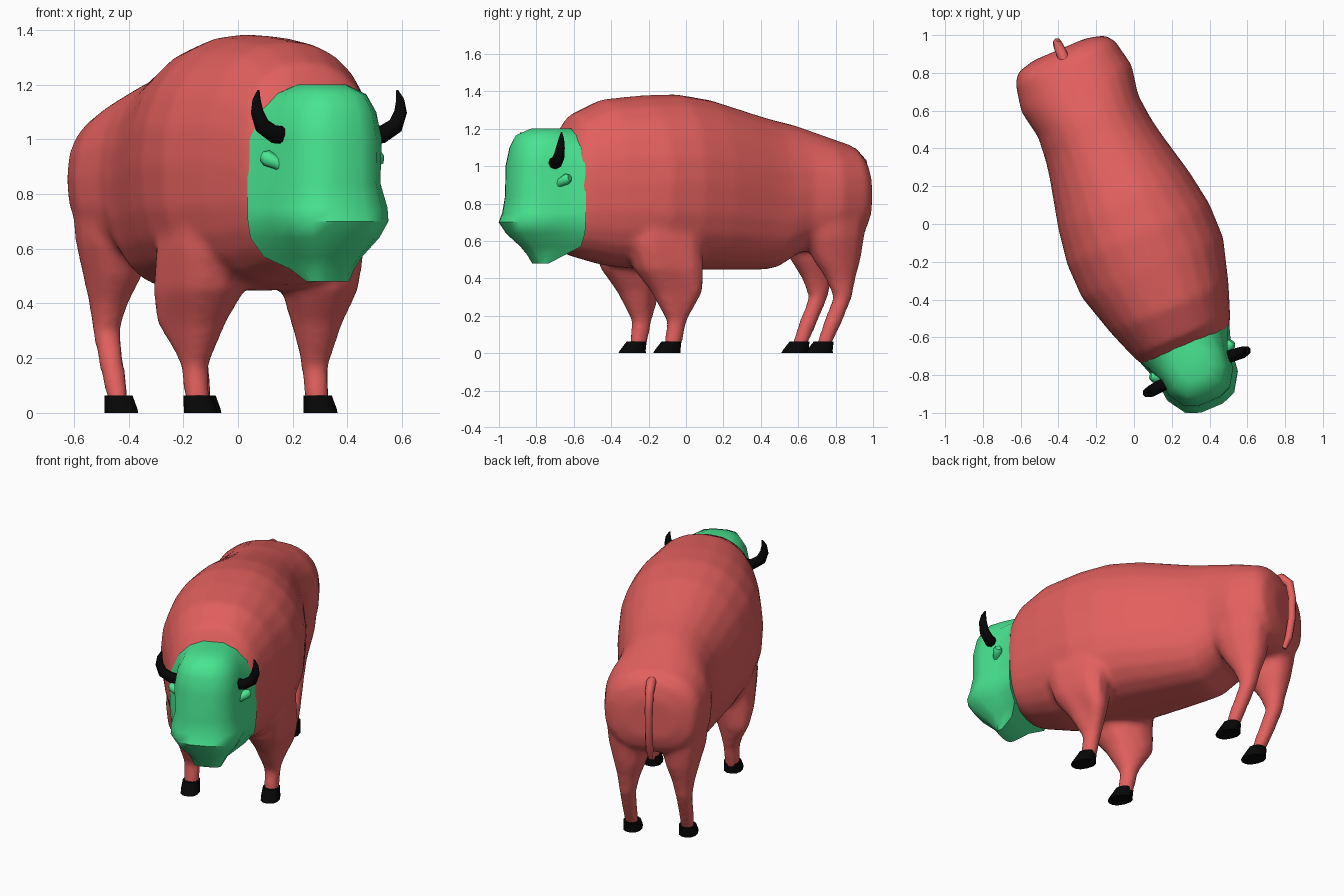
import bpy, bmesh, math
from mathutils import Matrix, Vector

cube = bpy.data.objects.get("Cube")
if cube:
    bpy.data.objects.remove(cube, do_unlink=True)

# The animal stands diagonally: build along its own axis, then turn
TURN = Matrix.Rotation(math.radians(23), 4, 'Z')


def place(side, ahead, z):
    return TURN @ Vector((side, -ahead, z))


def material(name, color):
    m = bpy.data.materials.new(name)
    m.use_nodes = True
    m.diffuse_color = (*color, 1)
    m.node_tree.nodes["Principled BSDF"].inputs["Base Color"].default_value = (*color, 1)
    return m


HIDE = material("red_hide", (0.76, 0.118, 0.112))
FACE = material("green_head", (0.065, 0.78, 0.28))
HORN = material("black_horn", (0.002, 0.002, 0.002))


def loft(name, rings, mat):
    """Skin a list of closed rings and cap both ends."""
    bm = bmesh.new()
    loops = [[bm.verts.new(place(*p)) for p in ring] for ring in rings]
    n = len(loops[0])
    for a, b in zip(loops, loops[1:]):
        for i in range(n):
            j = (i + 1) % n
            bm.faces.new((a[i], a[j], b[j], b[i]))
    bm.faces.new(loops[0])
    bm.faces.new(loops[-1])
    bmesh.ops.recalc_face_normals(bm, faces=bm.faces)
    mesh = bpy.data.meshes.new(name)
    bm.to_mesh(mesh)
    bm.free()
    mesh.materials.append(mat)
    obj = bpy.data.objects.new(name, mesh)
    bpy.context.collection.objects.link(obj)
    bpy.ops.object.select_all(action='DESELECT')
    obj.select_set(True)
    bpy.context.view_layer.objects.active = obj
    bpy.ops.object.shade_smooth_by_angle(angle=math.radians(50))
    return obj


def squircle(count, upper, lower):
    """Unit superellipse points with its own squareness above and below."""
    pts = []
    for i in range(count):
        a = math.tau * i / count
        c, s = math.cos(a), math.sin(a)
        power = upper if s > 0 else lower
        pts.append((math.copysign(abs(c) ** (2 / power), c),
                    math.copysign(abs(s) ** (2 / power), s)))
    return pts


# Body: ahead, half width, bottom, top, squareness of the back
body_rings = [
    (0.75, 0.19, 0.62, 1.1, 2.6),
    (0.7, 0.252, 0.54, 1.19, 2.6),
    (0.65, 0.278, 0.515, 1.28, 2.3),
    (0.48, 0.34, 0.47, 1.358, 2.25),
    (0.25, 0.407, 0.445, 1.38, 2.15),
    (0.06, 0.41, 0.445, 1.385, 2.15),
    (-0.13, 0.38, 0.445, 1.355, 2.15),
    (-0.4, 0.316, 0.445, 1.275, 2.2),
    (-0.49, 0.3, 0.45, 1.25, 2.2),
    (-0.62, 0.288, 0.53, 1.22, 2.2),
    (-0.78, 0.318, 0.56, 1.165, 2.25),
    (-0.93, 0.288, 0.6, 1.115, 2.4),
    (-0.98, 0.25, 0.64, 1.06, 2.4),
    (-1.005, 0.15, 0.72, 0.97, 2.4),
]
body = loft("body", [[(w * c, s, (lo + hi) / 2 + (hi - lo) / 2 * v)
                      for c, v in squircle(24, n, 2.6)]
                     for s, w, lo, hi, n in body_rings], HIDE)

# Head: height, back, front, half width at the neck, half width at the cheeks
head = [
    (1.2, 0.69, 0.89, 0.06, 0.085),
    (1.165, 0.69, 0.97, 0.14, 0.145),
    (1.1, 0.69, 1.0, 0.205, 0.178),
    (1.0, 0.69, 1.02, 0.247, 0.195),
    (0.84, 0.69, 1.025, 0.256, 0.188),
    (0.75, 0.69, 1.035, 0.256, 0.215),
    (0.7, 0.69, 1.058, 0.254, 0.212),
    (0.64, 0.69, 1.02, 0.244, 0.185),
    (0.57, 0.69, 0.945, 0.19, 0.135),
    (0.525, 0.75, 0.905, 0.11, 0.105),
    (0.48, 0.83, 0.875, 0.08, 0.08),
]


def head_ring(z, back, front, neck, cheek):
    half = [(back, neck)] + [(back + (front - back) * d, cheek * k) for d, k in
                             ((0.35, 1), (0.66, 0.95), (0.92, 0.66), (1, 0.3))]
    return [(w, s, z) for s, w in half] + [(-w, s, z) for s, w in reversed(half)]


loft("head", [head_ring(*r) for r in head], FACE)


def leg(name, sign, rings, mat):
    """Rings: height, ahead, side, half length, half width, outward splay at the back."""
    return loft(name, [[(sign * (t + ht * c + splay * max(0, -v)), s + hs * v, z)
                        for c, v in squircle(12, 2.3, 2.3)]
                       for z, s, t, hs, ht, splay in rings], mat)


front = [
    (0.03, 0.18, 0.238, 0.048, 0.044, 0),
    (0.17, 0.155, 0.238, 0.053, 0.048, 0),
    (0.33, 0.165, 0.232, 0.132, 0.095, 0.07),
    (0.45, 0.21, 0.225, 0.18, 0.14, 0.06),
    (0.6, 0.23, 0.235, 0.21, 0.138, 0.03),
    (0.72, 0.23, 0.225, 0.2, 0.14, 0),
    (0.9, 0.23, 0.18, 0.17, 0.13, 0),
]
hind = [
    (0.03, -0.725, 0.165, 0.04, 0.04, 0),
    (0.15, -0.775, 0.168, 0.05, 0.044, 0),
    (0.3, -0.84, 0.167, 0.05, 0.05, 0),
    (0.4, -0.83, 0.162, 0.082, 0.068, 0),
    (0.5, -0.81, 0.155, 0.132, 0.1, 0),
    (0.62, -0.79, 0.155, 0.17, 0.132, 0),
    (0.75, -0.79, 0.15, 0.183, 0.15, 0),
    (0.92, -0.78, 0.14, 0.16, 0.14, 0),
]


def tube(name, path, mat, axis, count=8):
    """Round tube through (side, ahead, height, radius) points; axis sets the ring frame."""
    rings = []
    for i, p in enumerate(path):
        along = Vector(path[min(i + 1, len(path) - 1)][:3]) - Vector(path[max(i - 1, 0)][:3])
        u = Vector(axis)
        u = (u - along * u.dot(along) / along.length_squared).normalized()
        v = along.cross(u).normalized()
        rings.append([Vector(p[:3]) + p[3] * (u * math.cos(a) + v * math.sin(a))
                      for a in (math.tau * k / count for k in range(count))])
    return loft(name, rings, mat)


hide_parts = [body]
for label, sign in (("left", 1), ("right", -1)):
    hide_parts.append(leg(label + "_front_leg", sign, front, HIDE))
    hide_parts.append(leg(label + "_hind_leg", sign, hind, HIDE))
    # Wedge hooves with a toe pointing ahead
    for where, s, t in (("_front_hoof", 0.19, 0.238), ("_hind_hoof", -0.725, 0.165)):
        leg(label + where, sign, [(0, s + 0.022, t, 0.076, 0.056, 0),
                                  (0.015, s + 0.018, t, 0.07, 0.056, 0),
                                  (0.063, s - 0.005, t, 0.052, 0.05, 0)], HORN)
    # Horns curl out and up
    horn = [(0.14, 0.84, 1.015, 0.034), (0.215, 0.845, 1.018, 0.033), (0.265, 0.85, 1.05, 0.031),
            (0.285, 0.85, 1.1, 0.025), (0.285, 0.845, 1.145, 0.016), (0.275, 0.84, 1.18, 0.004)]
    tube(label + "_horn", [(sign * x, s, z, r) for x, s, z, r in horn], HORN, (0, 1, 0))
    ear = [(0.14, 0.83, 0.885, 0.018), (0.19, 0.805, 0.915, 0.024),
           (0.22, 0.785, 0.932, 0.03), (0.235, 0.775, 0.938, 0.018)]
    tube(label + "_ear", [(sign * x, s, z, r) for x, s, z, r in ear], FACE, (0, 0, 1))

# Melt the legs into the body as one smooth skin
for other in bpy.data.objects:
    other.select_set(other in hide_parts)
bpy.context.view_layer.objects.active = body
bpy.ops.object.join()
remesh = body.modifiers.new("skin", 'REMESH')
remesh.mode = 'VOXEL'
remesh.voxel_size = 0.018
remesh.use_smooth_shade = True
relax = body.modifiers.new("relax", 'SMOOTH')
relax.factor = 0.5
relax.iterations = 10

# Tail arches off the rump and hangs down
tube("tail", [(0, -0.9, 1.06, 0.03), (0, -0.975, 1.07, 0.029), (0, -1.025, 1.02, 0.026),
              (0, -1.042, 0.92, 0.024), (0, -1.04, 0.78, 0.023), (0, -1.02, 0.66, 0.023),
              (0, -0.99, 0.59, 0.014)], HIDE, (1, 0, 0))
